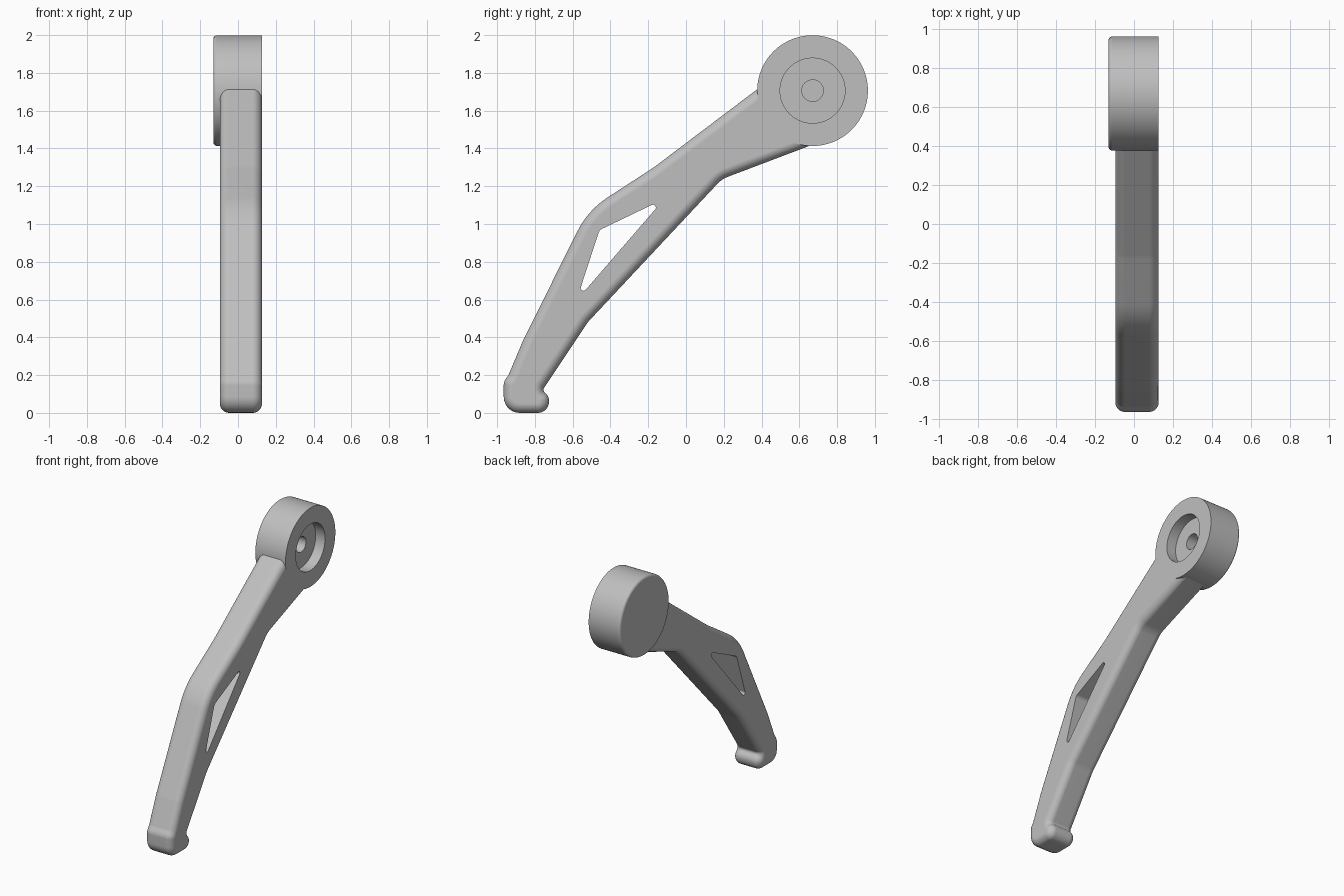
import bpy, bmesh, math
from mathutils import Vector

if "Cube" in bpy.data.objects:
    bpy.data.objects.remove(bpy.data.objects["Cube"], do_unlink=True)

grey = bpy.data.materials.new("plain_grey")
grey.use_nodes = True
COLOUR = (0.52, 0.52, 0.52, 1)
grey.diffuse_color = COLOUR
grey.node_tree.nodes["Principled BSDF"].inputs["Base Color"].default_value = COLOUR

HUB = Vector((0.67, 1.706))
FACE = 0.127          # shared +x face of hub and arm
BACK = -0.096         # -x face of the arm
FILLET = 0.05


def cross(a, b):
    return a.x * b.y - a.y * b.x


def rounded_outline(corners, inset=0.0, steps=7):
    """Counter-clockwise (y, z, radius) corners, moved inwards and filleted."""
    pts = [Vector(c[:2]) for c in corners]
    out = []
    for i, p in enumerate(pts):
        d0 = (p - pts[i - 1]).normalized()
        d1 = (pts[(i + 1) % len(pts)] - p).normalized()
        turn = math.atan2(cross(d0, d1), d0.dot(d1))
        n0, n1 = Vector((-d0.y, d0.x)), Vector((-d1.y, d1.x))
        mid = (n0 + n1).normalized()
        side = 1 if turn > 0 else -1
        radius = max(corners[i][2] - side * inset, 0.002)
        c = math.cos(turn / 2)
        centre = p + mid * (inset + side * radius) / c
        start = math.atan2(-side * n0.y, -side * n0.x)
        for k in range(steps + 1):
            a = start + turn * k / steps
            out.append(centre + radius * Vector((math.cos(a), math.sin(a))))
    return out


def circle(radius, n=96):
    return [HUB + radius * Vector((math.cos(math.tau * k / n), math.sin(math.tau * k / n)))
            for k in range(n)]


def loft(name, rings):
    """Skin matching (x, outline) rings along x and close both ends."""
    bm = bmesh.new()
    loops = [[bm.verts.new((x, p.x, p.y)) for p in outline] for x, outline in rings]
    for a, b in zip(loops, loops[1:]):
        for i in range(len(a)):
            bm.faces.new((a[i - 1], a[i], b[i], b[i - 1]))
    bm.faces.new(loops[0])
    bm.faces.new(loops[-1])
    bmesh.ops.remove_doubles(bm, verts=bm.verts, dist=0.0001)
    bmesh.ops.recalc_face_normals(bm, faces=bm.faces)
    mesh = bpy.data.meshes.new(name)
    bm.to_mesh(mesh)
    bm.free()
    mesh.materials.append(grey)
    obj = bpy.data.objects.new(name, mesh)
    bpy.context.collection.objects.link(obj)
    return obj


def combine(target, other, operation):
    mod = target.modifiers.new(operation.lower(), "BOOLEAN")
    mod.operation, mod.solver, mod.object = operation, "EXACT", other
    bpy.context.view_layer.objects.active = target
    bpy.ops.object.modifier_apply(modifier=mod.name)
    bpy.data.objects.remove(other, do_unlink=True)


# Bent arm with a small hooked foot; the last corners end inside the hub
arm_corners = [
    (-0.965, 0.0, 0.085), (-0.725, 0.0, 0.06), (-0.725, 0.085, 0.05),
    (-0.76, 0.12, 0.02), (-0.52, 0.48, 0.2), (0.19, 1.238, 0.15),
    (0.75, 1.45, 0), (0.65, 1.7, 0), (0.5, 1.806, 0),
    (-0.17, 1.3, 0.4), (-0.519, 1.073, 0.45), (-0.86, 0.39, 0.4),
    (-0.94, 0.2, 0.04), (-0.965, 0.165, 0.06),
]
angles = [math.pi / 2 * k / 7 for k in range(8)]
rings = [(BACK + FILLET * (1 - math.sin(a)), FILLET * (1 - math.cos(a)))
         for a in reversed(angles)]
rings += [(FACE - FILLET * (1 - math.sin(a)), FILLET * (1 - math.cos(a))) for a in angles]
arm = loft("arm", [(x, rounded_outline(arm_corners, i)) for x, i in rings])

# Round hub, softened on its closed side
SOFT, R = 0.02, 0.293
hub_rings = [(-0.131 + SOFT * (1 - math.sin(a)), circle(R - SOFT * (1 - math.cos(a))))
             for a in reversed(angles)]
lever = loft("lever_arm_with_hub", hub_rings + [(FACE, circle(R))])
combine(lever, arm, "UNION")

# Three-sided window through the arm
window = rounded_outline([(-0.58, 0.595, 0.015), (-0.116, 1.132, 0.015), (-0.458, 0.968, 0.035)])
combine(lever, loft("window_cutter", [(-0.3, window), (0.3, window)]), "DIFFERENCE")

# Counterbore and blind centre hole in the hub
for radius, depth in ((0.172, 0.05), (0.057, -0.08)):
    cutter = loft("bore_cutter", [(depth, circle(radius)), (0.3, circle(radius))])
    combine(lever, cutter, "DIFFERENCE")

# Smooth fillets, crisp rims
bpy.ops.object.select_all(action="DESELECT")
lever.select_set(True)
bpy.context.view_layer.objects.active = lever
bpy.ops.object.shade_smooth_by_angle(angle=math.radians(30))
weighted = lever.modifiers.new("weighted_normals", "WEIGHTED_NORMAL")
weighted.keep_sharp = True
